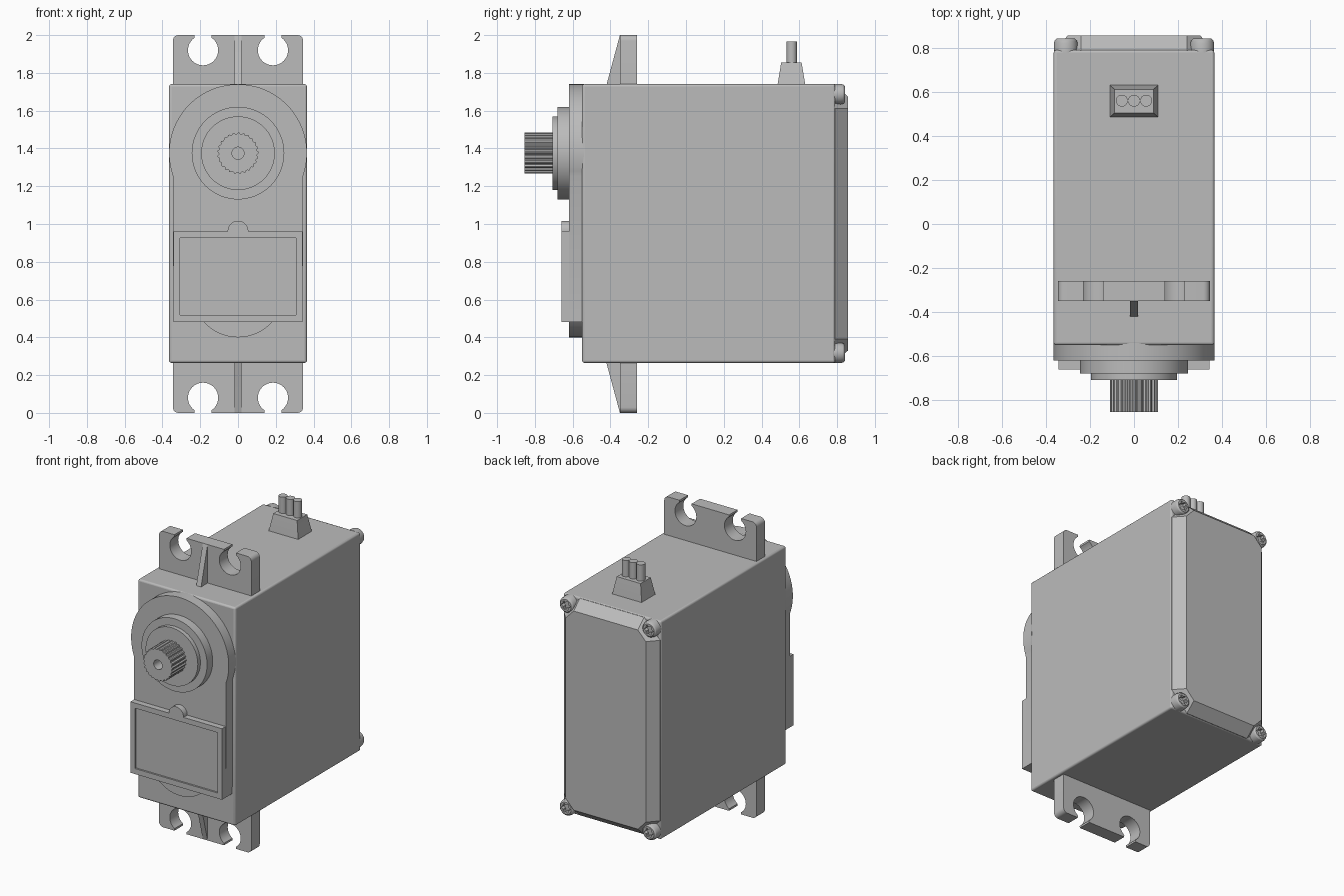
import bpy, bmesh
from math import sin, cos, radians, pi

cube = bpy.data.objects.get("Cube")
if cube:
    bpy.data.objects.remove(cube, do_unlink=True)

grey = bpy.data.materials.new("light_grey_plastic")
grey.use_nodes = True
colour = (0.5, 0.5, 0.5, 1)
grey.diffuse_color = colour
grey.node_tree.nodes["Principled BSDF"].inputs["Base Color"].default_value = colour
parts = []


def loft(name, rings, bevel=0):
    """Closed solid skinned through rings of equal point count."""
    bm = bmesh.new()
    loops = [[bm.verts.new(p) for p in ring] for ring in rings]
    n = len(loops[0])
    for a, b in zip(loops, loops[1:]):
        for i in range(n):
            j = (i + 1) % n
            bm.faces.new((a[i], a[j], b[j], b[i]))
    bm.faces.new(loops[0][::-1])
    bm.faces.new(loops[-1])
    bmesh.ops.recalc_face_normals(bm, faces=bm.faces)
    mesh = bpy.data.meshes.new(name)
    bm.to_mesh(mesh)
    bm.free()
    mesh.materials.append(grey)
    obj = bpy.data.objects.new(name, mesh)
    bpy.context.collection.objects.link(obj)
    if bevel:
        mod = obj.modifiers.new("soft_edges", "BEVEL")
        mod.width, mod.segments = bevel, 3
    parts.append(obj)
    return obj


def arc(cx, cz, r, start, end, n=16):
    angles = [radians(start + (end - start) * i / n) for i in range(n + 1)]
    return [(cx + r * cos(a), cz + r * sin(a)) for a in angles]


def circle(cx, cz, r, n=48):
    return arc(cx, cz, r, 0, 360, n)[:-1]


def rect(hx, z0, z1):
    return [(-hx, z0), (hx, z0), (hx, z1), (-hx, z1)]


def at_y(outline, y):
    return [(x, y, z) for x, z in outline]


def prism(name, outline, y0, y1, bevel=0):
    return loft(name, [at_y(outline, y0), at_y(outline, y1)], bevel)


MID = 1.0025     # centre height of the case
SHAFT = 1.375    # height of the output shaft

# Main case
prism("case", rect(0.365, 0.265, 1.74), -0.55, 0.79, 0.012)


# Rear cover with chamfered sides and cut corners
def octagon(hx, hz, ix, iz):
    return [(hx, MID - iz), (hx, MID + iz), (ix, MID + hz), (-ix, MID + hz),
            (-hx, MID + iz), (-hx, MID - iz), (-ix, MID - hz), (ix, MID - hz)]


loft("rear_cover", [at_y(octagon(0.36, 0.733, 0.24, 0.61), 0.78),
                    at_y(octagon(0.36, 0.733, 0.24, 0.61), 0.79),
                    at_y(octagon(0.30, 0.673, 0.24, 0.61), 0.857)])


# Cover screws with star sockets
def star(cx, cz, r):
    return [(cx + r * (1 + 0.2 * cos(6 * a)) * cos(a), cz + r * (1 + 0.2 * cos(6 * a)) * sin(a))
            for a in (2 * pi * i / 48 for i in range(48))]


for sx, side in ((1, "left"), (-1, "right")):
    for sz, level in ((1, "upper"), (-1, "lower")):
        cx, cz = 0.31 * sx, MID + 0.685 * sz
        rings = [at_y(circle(cx, cz, r), y) for r, y in
                 ((0.054, 0.78), (0.054, 0.82), (0.050, 0.834), (0.041, 0.842))]
        rings += [at_y(star(cx, cz, 0.027), y) for y in (0.842, 0.815)]
        loft(f"{level}_{side}_screw", rings)

# Keyhole-shaped front plate
keyhole = (arc(0, SHAFT, 0.365, -19.5, 199.5, 48) + [(-0.342, 0.48)]
           + arc(0, 0.6425, 0.2425, -138, -42) + [(0.342, 0.48)])
prism("front_plate", keyhole, -0.62, -0.54)

# Label panel with a shallow recess and a round tab
loft("label_panel", [at_y(rect(0.342, 0.48, 0.96), -0.61),
                     at_y(rect(0.342, 0.48, 0.96), -0.66),
                     at_y(rect(0.308, 0.517, 0.925), -0.66),
                     at_y(rect(0.308, 0.517, 0.925), -0.648)])
prism("label_tab", [(0.055, 0.95)] + arc(0, 0.962, 0.055, 0, 180) + [(-0.055, 0.95)],
      -0.66, -0.61)

# Stepped bearing boss
prism("large_boss", circle(0, SHAFT, 0.245, 64), -0.68, -0.61)
prism("small_boss", circle(0, SHAFT, 0.195, 64), -0.708, -0.67)

# Toothed output shaft with a bored centre
teeth = 25
spline, bore = [], []
for i in range(teeth * 4):
    a = 2 * pi * i / (teeth * 4)
    r = 0.109 if i % 4 < 2 else 0.102
    spline.append((r * cos(a), SHAFT + r * sin(a)))
    bore.append((0.032 * cos(a), SHAFT + 0.032 * sin(a)))
loft("output_shaft", [at_y(spline, -0.70), at_y(spline, -0.855),
                      at_y(bore, -0.855), at_y(bore, -0.75)])

# Mounting ears with open screw slots, and their ribs
half = ([(0.345, -0.02)] + arc(0.315, 0.23, 0.03, 0, 90, 6) + [(0.23, 0.26)]
        + arc(0.185, 0.18, 0.08, 56, -236, 32) + [(0.14, 0.26)])
ear = half + [(-x, h) for x, h in reversed(half)]
for name, base, up in (("upper", 1.74, 1), ("lower", 0.26, -1)):
    prism(f"{name}_ear", [(x, base + up * h) for x, h in ear], -0.35, -0.26)
    side = [(-0.34, -0.01), (-0.423, -0.01), (-0.42, 0), (-0.35, 0.26), (-0.34, 0.26)]
    loft(f"{name}_rib", [[(x, y, base + up * h) for y, h in side] for x in (-0.018, 0.018)])


# Cable boot and three wires
def flat_rect(hx, hy, z):
    return [(x, 0.558 + y, z) for x, y in ((-hx, -hy), (hx, -hy), (hx, hy), (-hx, hy))]


loft("cable_boot", [flat_rect(0.112, 0.074, 1.73), flat_rect(0.110, 0.073, 1.74),
                    flat_rect(0.089, 0.054, 1.855)])
for i, name in enumerate(("right", "middle", "left")):
    ring = circle((i - 1) * 0.055, 0.56, 0.027, 24)
    loft(f"{name}_wire", [[(x, y, z) for x, y in ring] for z in (1.84, 1.965)])

# Smooth the round surfaces and keep the edges sharp
bpy.ops.object.select_all(action="DESELECT")
for obj in parts:
    obj.select_set(True)
bpy.context.view_layer.objects.active = parts[0]
bpy.ops.object.shade_smooth_by_angle(angle=radians(30))
